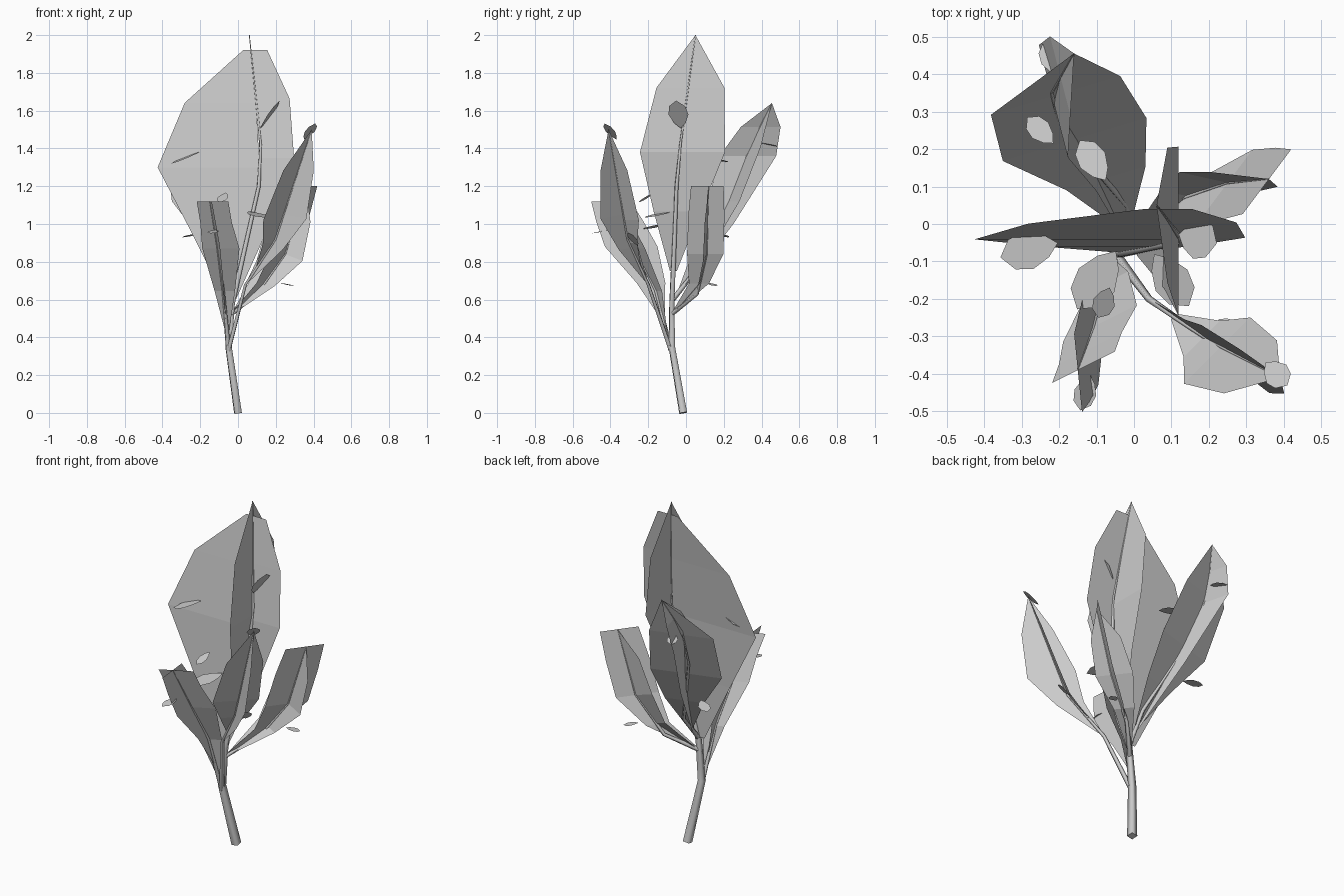
import bpy
from mathutils import Vector as V

if "Cube" in bpy.data.objects:
    bpy.data.objects.remove(bpy.data.objects["Cube"])


def add_mesh(name, verts, faces):
    me = bpy.data.meshes.new(name)
    me.from_pydata([tuple(v) for v in verts], [], faces)
    ob = bpy.data.objects.new(name, me)
    bpy.context.collection.objects.link(ob)


def at_height(path, z):
    # point of a rising path at height z
    for a, b in zip(path, path[1:]):
        if z <= b[2]:
            break
    return V(a).lerp(V(b), (z - a[2]) / (b[2] - a[2]))


def stem(name, path, radius):
    # tapered four-sided tube along a path
    cu = bpy.data.curves.new(name, 'CURVE')
    cu.dimensions = '3D'
    sp = cu.splines.new('POLY')
    sp.points.add(len(path) - 1)
    for i, p in enumerate(path):
        sp.points[i].co = (*p, 1)
        sp.points[i].radius = radius * (1 - 0.9 * i / (len(path) - 1))
    cu.bevel_depth = 1
    cu.bevel_resolution = 0
    cu.use_fill_caps = True
    bpy.context.collection.objects.link(bpy.data.objects.new(name, cu))


def sheet(name, path, w, low, wide, left, right, blunt=0.0, shoulder=0.8):
    # foliage sheet folded along its stem, widest at height "wide"
    w, top = V(w).normalized(), path[-1][2]
    mid, upper = (low + wide) / 2, wide + 0.55 * (top - wide)
    rows = [(low, 0.08), (mid, 0.55), (wide, 1), (upper, max(shoulder, blunt)), (top, blunt)]
    verts = [at_height(path, z) + w * k * f for z, f in rows for k in (-left, 0, right)]
    faces = [(k, k + 1, k + 4, k + 3) for i in range(4) for k in (3 * i, 3 * i + 1)]
    add_mesh(name, verts, faces)


def leaf(name, centre, length, tilt):
    # small pointed leaf reaching outward from the trunk axis
    c = V(centre)
    out = V((c.x, c.y, 0)).normalized()
    side = out.cross(V((0, 0, 1)))
    out = (out + V((0, 0, tilt))).normalized() * length / 2
    side *= length * 0.3
    half = [(-0.6, 0.6), (0, 1), (0.6, 0.8)]
    pts = [c - out] + [c + out * t + side * k for t, k in half] + [c + out]
    pts += [c + out * t - side * k for t, k in reversed(half)]
    add_mesh(name, pts, [tuple(range(8))])


# trunk with its two crossed sheets
trunk = [(0, -0.015, 0), (-0.05, -0.075, 0.35), (-0.03, -0.075, 0.58),
         (0.11, -0.05, 1.2), (0.12, -0.03, 1.42), (0.06, 0.05, 2)]
stem("trunk", trunk, 0.027)
sheet("trunk_foliage_deep", trunk, (0, 1, 0), 0.75, 1.38, 0.21, 0.24)
crown = trunk[:-1] + [(0.065, 0.04, 1.92)]
sheet("trunk_foliage_left", crown, (1, 0, 0), 0.6, 1.3, 0.54, 0, 0.07, 0.7)
sheet("trunk_foliage_right", crown, (1, 0, 0), 0.6, 1.35, 0, 0.18, 0.5, 1)

# back branch
back = [(-0.03, -0.07, 0.6), (-0.02, 0.05, 0.75), (-0.2, 0.26, 1.2),
        (-0.22, 0.35, 1.43), (-0.16, 0.455, 1.64)]
stem("back_branch", back, 0.014)
sheet("back_foliage_wide", back, (1, 0.3, 0), 0.68, 1.12, 0.19, 0.21, 0, 0.9)
sheet("back_foliage_deep", back, (-0.25, 0.97, 0), 0.65, 1.36, 0.15, 0.16, 0, 0.7)

# front right branch
front_right = [(-0.05, -0.08, 0.33), (0.04, -0.2, 0.68), (0.2, -0.31, 0.92), (0.39, -0.41, 1.5)]
stem("front_right_branch", front_right, 0.014)
sheet("front_right_foliage_wide", front_right, (1, 1, 0), 0.78, 1.02, 0.14, 0.11)
sheet("front_right_foliage_deep", front_right, (1, -1, -0.2), 0.7, 1.05, 0.09, 0.17, 0, 0.65)

# front left branch, cut off bluntly at the top
front_left = [(-0.05, -0.08, 0.33), (-0.08, -0.16, 0.65), (-0.11, -0.28, 0.88), (-0.15, -0.39, 1.12)]
stem("front_left_branch", front_left, 0.014)
sheet("front_left_foliage_wide", front_left, (1, 0.5, 0), 0.42, 0.87, 0.09, 0.13, 0.85)
sheet("front_left_foliage_deep", front_left, (-0.1, 1, 0), 0.5, 0.88, 0.15, 0.13, 0.75, 0.9)

# right branch
right = [(-0.04, -0.08, 0.52), (0.1, 0.06, 0.63), (0.25, 0.11, 0.84), (0.36, 0.12, 1.2)]
stem("right_branch", right, 0.014)
sheet("right_foliage_wide", right, (0.6, 0.8, 0), 0.53, 0.84, 0.13, 0.11, 0.9, 1)
sheet("right_foliage_deep", right, (0.9, -0.2, -0.35), 0.54, 0.84, 0.14, 0.1)

# loose leaves
centres = [(0.17, -0.04, 1.58), (-0.28, -0.07, 1.35), (0.1, -0.15, 1.05), (-0.1, -0.15, 0.99),
           (0.25, -0.28, 0.92), (0.38, -0.4, 1.49), (-0.13, -0.45, 0.96), (-0.08, -0.21, 1.14),
           (-0.25, 0.25, 1.39), (-0.22, 0.44, 1.42), (-0.11, 0.17, 1.34), (-0.25, 0.19, 0.94),
           (0.26, 0.14, 0.68)]
lengths = [0.18, 0.17, 0.17, 0.19, 0.1, 0.12, 0.1, 0.1, 0.1, 0.1, 0.13, 0.11, 0.08]
steep = {0: 1.4, 1: -0.4, 4: 1, 5: 1, 7: -0.6}
for i, (c, n) in enumerate(zip(centres, lengths)):
    leaf(f"leaf_{i + 1}", c, n, steep.get(i, -0.2))
